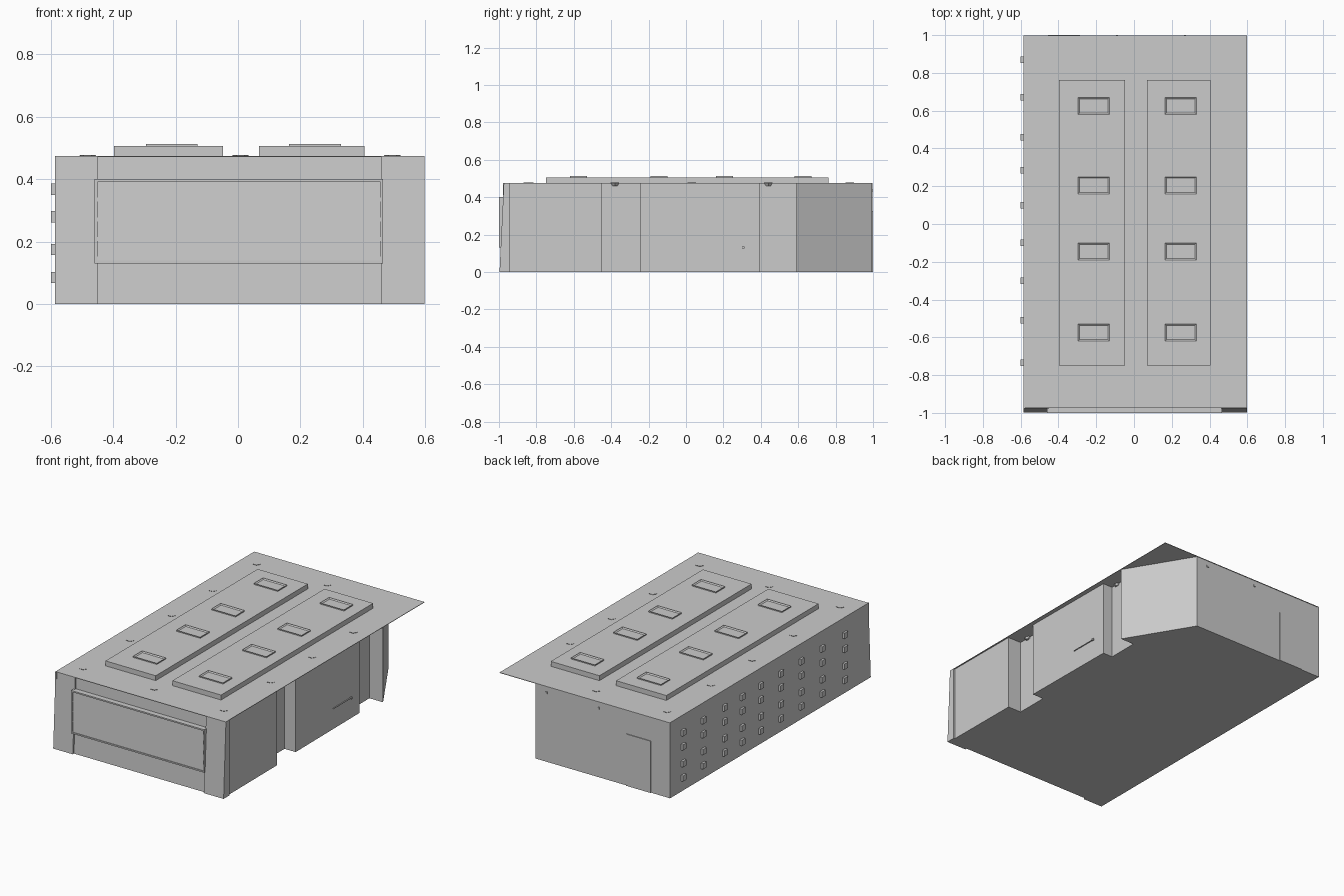
import bpy, bmesh, math
from mathutils import Matrix

if "Cube" in bpy.data.objects:
    bpy.data.objects.remove(bpy.data.objects["Cube"])

H = 0.475  # roof height


def finish(name, bm):
    bmesh.ops.recalc_face_normals(bm, faces=bm.faces)
    me = bpy.data.meshes.new(name)
    bm.to_mesh(me)
    bm.free()
    ob = bpy.data.objects.new(name, me)
    bpy.context.collection.objects.link(ob)
    return ob


def add_box(bm, x0, x1, y0, y1, z0, z1):
    m = Matrix.Translation(((x0 + x1) / 2, (y0 + y1) / 2, (z0 + z1) / 2)) @ \
        Matrix.Diagonal((x1 - x0, y1 - y0, z1 - z0, 1))
    return bmesh.ops.create_cube(bm, size=1, matrix=m)["verts"]


def boxes(name, specs):
    bm = bmesh.new()
    for s in specs:
        add_box(bm, *s)
    return finish(name, bm)


def prism(name, pts, axis, a, b):
    """Extrude a closed profile: axis 'z' takes (x, y), axis 'x' takes (y, z)."""
    bm = bmesh.new()
    co = (lambda p: (p[0], p[1], a)) if axis == 'z' else (lambda p: (a, p[0], p[1]))
    f = bm.faces.new([bm.verts.new(co(p)) for p in pts])
    r = bmesh.ops.extrude_face_region(bm, geom=[f])
    d = (0, 0, b - a) if axis == 'z' else (b - a, 0, 0)
    bmesh.ops.translate(bm, vec=d, verts=[v for v in r["geom"] if isinstance(v, bmesh.types.BMVert)])
    return finish(name, bm)


# main body: notched right wall and a cut-off back right corner
plan = [(-0.578, -0.985), (0.59, -0.985), (0.587, -0.45), (0.495, -0.45), (0.495, -0.245),
        (0.572, -0.245), (0.567, 0.395), (0.50, 0.395), (0.50, 0.59), (0.595, 0.59),
        (0.35, 0.995), (-0.578, 0.995)]
body = prism("building_body", plan, 'z', 0, H - 0.003)
for v in body.data.vertices:  # front wall leans back
    if v.co.y < -0.9 and v.co.z > 0.1:
        v.co.y += 0.022

# roof sheet and left side wall
boxes("roof", [(-0.58, 0.597, -0.975, 0.998, H - 0.003, H)])
boxes("left_wall", [(-0.586, -0.576, -0.978, 0.997, 0, H)])

# leaning piers on both ends of the front
lean = [(-0.997, 0), (-0.974, H), (-0.94, H), (-0.94, 0)]
prism("front_pier_left", lean, 'x', -0.586, -0.45)
prism("front_pier_right", lean, 'x', 0.46, 0.598)

# front panel: frame with four lapped boards
x0, x1, z0, z1 = -0.46, 0.465, 0.13, 0.40
t = 0.009
boxes("front_panel_frame", [
    (x0, x1, -1, -0.96, z0, z0 + t), (x0, x1, -1, -0.96, z1 - t, z1),
    (x0, x0 + t, -1, -0.96, z0 + t, z1 - t), (x1 - t, x1, -1, -0.96, z0 + t, z1 - t)])
step = (z1 - z0 - 2 * t) / 4
for i in range(4):
    b = z0 + t + i * step
    board = [(-0.996, b), (-0.992, b + step), (-0.96, b + step), (-0.96, b)]
    prism(f"front_board_{i + 1}", board, 'x', x0 + t, x1 - t)

# windows on the left wall
cols = (0.87, 0.67, 0.46, 0.285, 0.1, -0.1, -0.3, -0.51, -0.735)
rows = (0.085, 0.175, 0.28, 0.368)
boxes("side_windows", [(-0.6, -0.58, y - 0.017, y + 0.017, z - 0.018, z + 0.018)
                       for y in cols for z in rows])

# back door and two small wall lamps
boxes("back_door", [(-0.455, -0.285, 0.98, 1.0, 0, 0.325)])
boxes("back_lamps", [(x - 0.006, x + 0.006, 0.98, 1.0, 0.429, 0.441) for x in (-0.09, 0.27)])

# thin rail on the right wall
boxes("side_rail", [(0.56, 0.574, 0.13, 0.30, 0.128, 0.132), (0.56, 0.578, 0.30, 0.312, 0.125, 0.135)])

# raised roof platforms with recessed skylights
for side, a, b in (("left", -0.397, -0.048), ("right", 0.068, 0.406)):
    boxes(f"roof_platform_{side}", [(a, b, -0.748, 0.762, H - 0.002, 0.506)])
    c = (a + b) / 2 + 0.01
    bm = bmesh.new()
    for y in (-0.575, -0.145, 0.205, 0.625):
        add_box(bm, c - 0.083, c + 0.083, y - 0.045, y + 0.045, 0.503, 0.513)
    bm.normal_update()
    tops = [f for f in bm.faces if f.normal.z > 0.9]
    bmesh.ops.inset_individual(bm, faces=tops, thickness=0.011)
    bmesh.ops.translate(bm, vec=(0, 0, -0.006), verts=list({v for f in tops for v in f.verts}))
    finish(f"skylights_{side}", bm)

# hexagonal roof caps, poking through the roof sheet
bm = bmesh.new()
caps = [(x, y) for x in (-0.482, 0.495) for y in (0.44, 0.03, -0.38, -0.845)]
caps += [(-0.482, 0.875), (0.008, 0.875), (0.008, -0.838)]
for x, y in caps:
    bmesh.ops.create_cone(bm, cap_ends=True, segments=6, radius1=0.015, radius2=0.027, depth=0.018,
                          matrix=Matrix.Translation((x, y, H - 0.006)) @ Matrix.Rotation(math.pi / 6, 4, 'Z'))
finish("roof_caps", bm)
